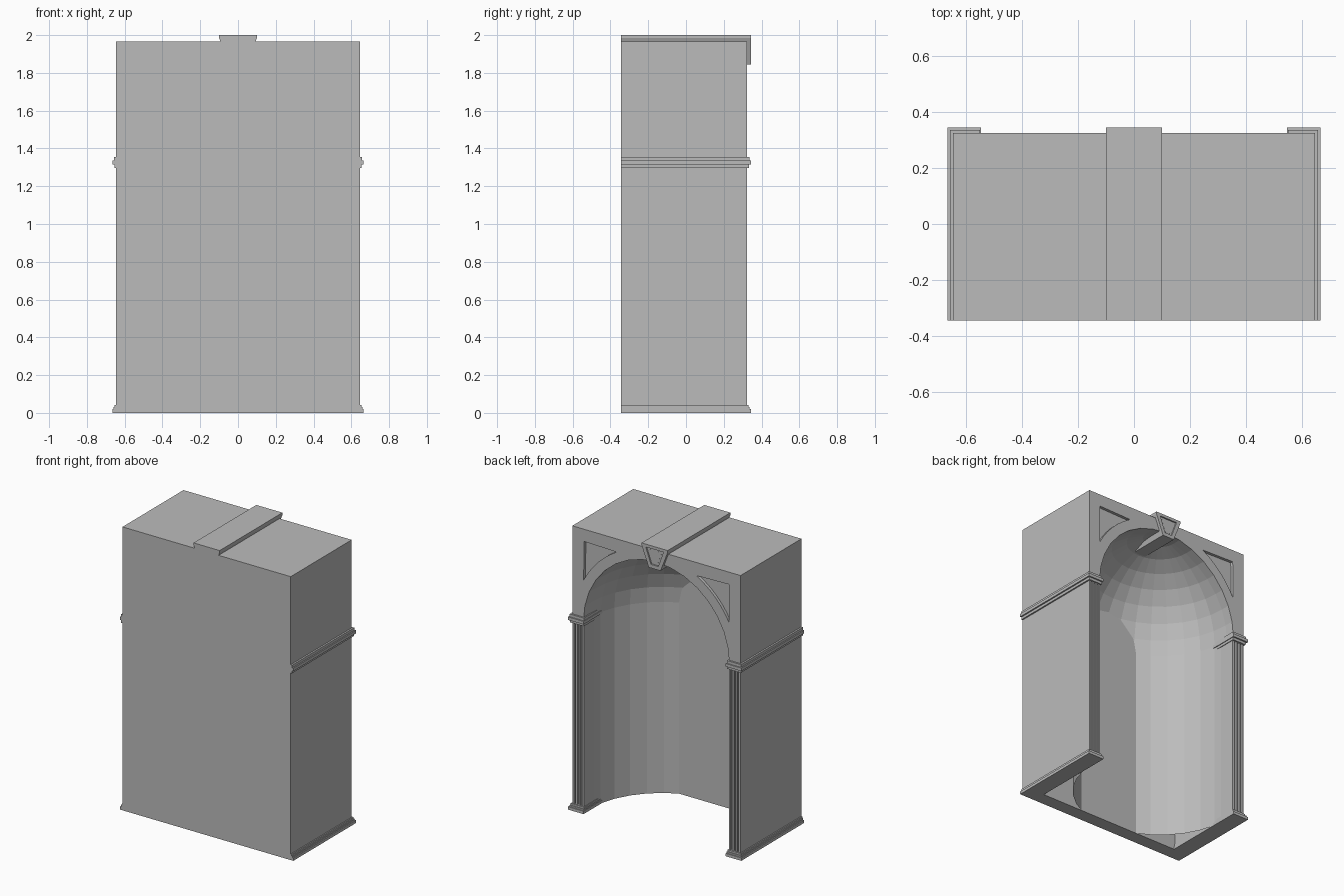
import bpy, bmesh, math

if "Cube" in bpy.data.objects:
    bpy.data.objects.remove(bpy.data.objects["Cube"])

R, CY, SPRING = 0.56, 0.26, 1.325      # niche radius, centre line, arch spring height
BACK, FACE, TOP = -0.344, 0.324, 1.965
OUT, IN = 0.645, 0.555                 # outer and inner faces of the side walls

stone = bpy.data.materials.new("grey_stone")
stone.diffuse_color = (0.5, 0.5, 0.5, 1)
stone.use_nodes = True
stone.node_tree.nodes["Principled BSDF"].inputs["Base Color"].default_value = stone.diffuse_color


def finish(name, bm):
    bmesh.ops.recalc_face_normals(bm, faces=bm.faces)
    me = bpy.data.meshes.new(name)
    bm.to_mesh(me)
    bm.free()
    me.materials.append(stone)
    ob = bpy.data.objects.new(name, me)
    bpy.context.collection.objects.link(ob)
    return ob


def add_box(bm, x0, x1, y0, y1, z0, z1):
    vs = bmesh.ops.create_cube(bm, size=1)["verts"]
    for v in vs:
        v.co = (x1 if v.co.x > 0 else x0, y1 if v.co.y > 0 else y0, z1 if v.co.z > 0 else z0)


def add_prism(bm, pts, y0, y1):
    """Extrude an (x, z) outline along y; returns the face at y1."""
    a = [bm.verts.new((x, y0, z)) for x, z in pts]
    b = [bm.verts.new((x, y1, z)) for x, z in pts]
    n = len(pts)
    for i in range(n):
        j = (i + 1) % n
        bm.faces.new((a[i], a[j], b[j], b[i]))
    bm.faces.new(a)
    return bm.faces.new(b)


def cut(target, bm):
    tool = finish("cutter", bm)
    tool.hide_render = True
    mod = target.modifiers.new("cut", "BOOLEAN")
    mod.operation, mod.solver, mod.object = "DIFFERENCE", "EXACT", tool
    bpy.context.view_layer.objects.active = target
    bpy.ops.object.modifier_apply(modifier=mod.name)
    bpy.data.objects.remove(tool)


def arc(r, a0, a1, n):
    return [(r * math.cos(a0 + (a1 - a0) * i / n), SPRING + r * math.sin(a0 + (a1 - a0) * i / n))
            for i in range(n + 1)]


# Hollow outer block, open underneath
bm = bmesh.new()
add_box(bm, -OUT, OUT, BACK, FACE, 0, TOP)
body = finish("niche_block", bm)
bm = bmesh.new()
add_box(bm, -IN, IN, -0.25, CY, -0.1, 1.9)
cut(body, bm)

# Arched opening
bm = bmesh.new()
add_prism(bm, [(-IN, -0.1), (IN, -0.1), (IN, SPRING)] + arc(R, 0, math.pi, 16) + [(-IN, SPRING)], 0.2, 0.4)
cut(body, bm)

# Sunk spandrel panels and pilaster flutes
bm = bmesh.new()
a0, a1 = math.asin(0.286 / 0.625), math.acos(0.309 / 0.635)
for s in (-1, 1):
    curve = [(s * x, z) for x, z in arc(0.628, a0, a1, 6)]
    add_prism(bm, curve + [(s * 0.555, 1.88)], FACE - 0.02, 0.4)
    for i in range(3):
        x = s * (0.575 + 0.025 * i)
        add_box(bm, x - 0.006, x + 0.006, FACE - 0.012, 0.4, 0.04, 1.30)
cut(body, bm)

# Faceted half-round niche wall with a quarter dome
bm = bmesh.new()
SEG, ROWS = 16, 8
levels = [(R, 0.0)] + [(R * math.cos(t), SPRING + R * math.sin(t))
                       for t in (math.pi / 2 * k / ROWS for k in range(ROWS))]
rings = [[bm.verts.new((r * math.cos(math.pi * i / SEG), CY - r * math.sin(math.pi * i / SEG), z))
          for i in range(SEG + 1)] for r, z in levels]
for lo, hi in zip(rings, rings[1:]):
    for i in range(SEG):
        bm.faces.new((lo[i], lo[i + 1], hi[i + 1], hi[i]))
pole = bm.verts.new((0, CY, SPRING + R))
for i in range(SEG):
    bm.faces.new((rings[-1][i], rings[-1][i + 1], pole))
niche = finish("niche_wall", bm)
niche.data.flip_normals()


# Stepped mouldings wrapping each side wall: (z0, z1, projection)
def moulding(name, steps):
    for s, side in ((-1, "left"), (1, "right")):
        bm = bmesh.new()
        for z0, z1, p in steps:
            xs = sorted((s * (IN - p / 2), s * (OUT + p)))
            add_box(bm, xs[0], xs[1], BACK, FACE + p, z0, z1)
        finish(f"{side}_{name}", bm)


moulding("plinth", [(0, 0.02, 0.02), (0.02, 0.03, 0.013), (0.03, 0.042, 0.008)])
moulding("impost", [(1.297, 1.315, 0.01), (1.315, 1.336, 0.02), (1.336, 1.355, 0.012)])

# Tapered keystone running the full depth, with a sunk front panel
bm = bmesh.new()
front = add_prism(bm, [(-0.1, 2), (-0.1, 1.985), (-0.045, 1.845), (0.045, 1.845), (0.1, 1.985), (0.1, 2)],
                  BACK, 0.344)
finish("keystone", bm)
bm = bmesh.new()
add_prism(bm, [(-0.068, 1.98), (-0.028, 1.87), (0.028, 1.87), (0.068, 1.98)], 0.334, 0.4)
add_prism(bm, [(-0.05, 1.968), (-0.018, 1.882), (0.018, 1.882), (0.05, 1.968)], 0.324, 0.3345)
cut(bpy.data.objects["keystone"], bm)
